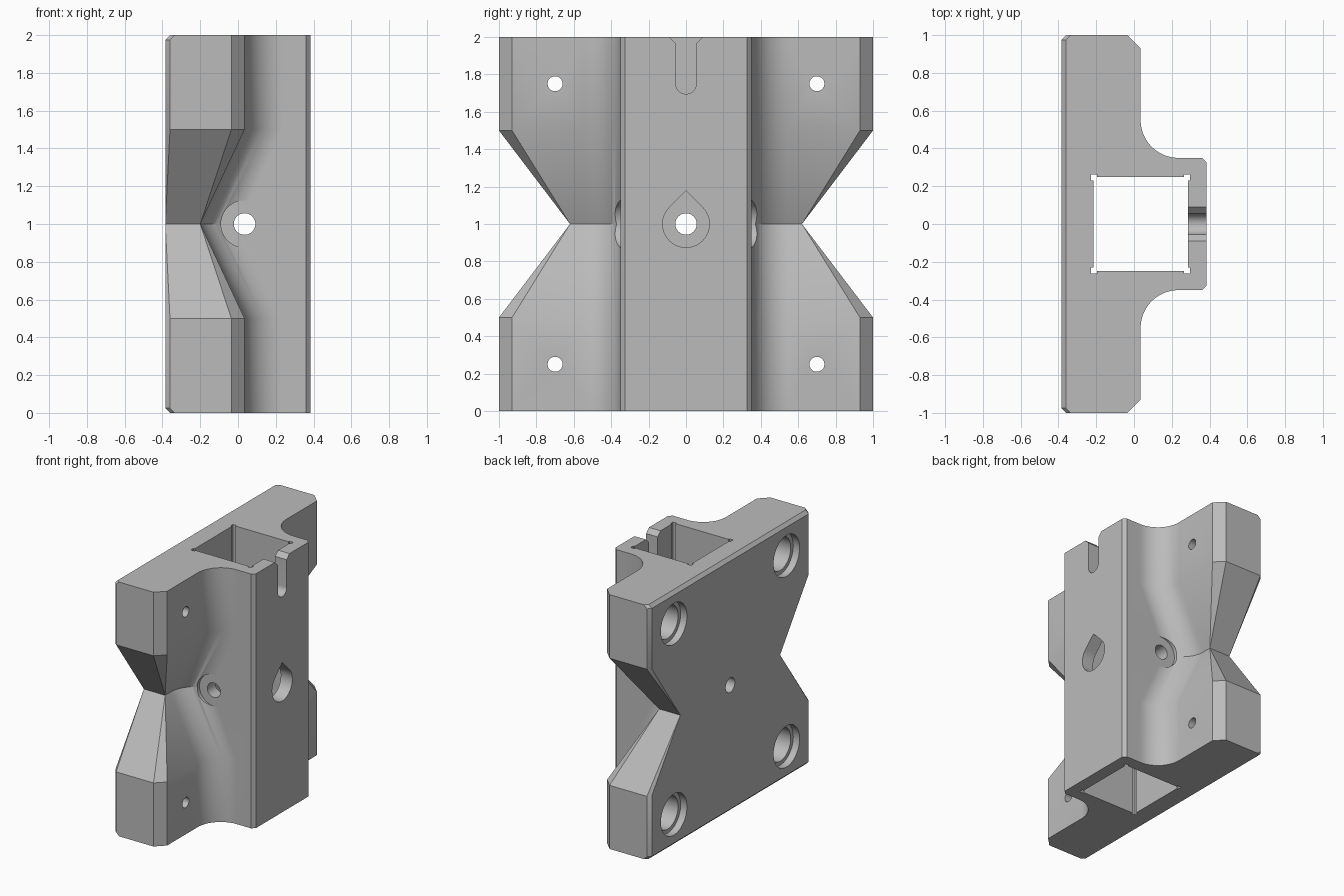
import bpy, bmesh
from math import sin, cos, pi, radians

cube = bpy.data.objects.get("Cube")
if cube:
    bpy.data.objects.remove(cube)

gray = bpy.data.materials.new("plain gray")
gray.use_nodes = True
COLOR = (0.5, 0.5, 0.5, 1)
gray.diffuse_color = COLOR
gray.node_tree.nodes["Principled BSDF"].inputs["Base Color"].default_value = COLOR


def arc(u, v, r, start, end, n):
    """Points on an arc, angles in degrees."""
    return [(u + r * cos(radians(start + (end - start) * i / n)),
             v + r * sin(radians(start + (end - start) * i / n))) for i in range(n + 1)]


def circle(u, v, r, n=48):
    return arc(u, v, r, 0, 360, n)[:-1]


def loft(name, rings):
    """Solid skinned through rings that have equal point counts."""
    bm = bmesh.new()
    loops = [[bm.verts.new(p) for p in ring] for ring in rings]
    count = len(loops[0])
    for low, high in zip(loops, loops[1:]):
        for i in range(count):
            j = (i + 1) % count
            bm.faces.new((low[i], low[j], high[j], high[i]))
    bm.faces.new(loops[0][::-1])
    bm.faces.new(loops[-1])
    bmesh.ops.remove_doubles(bm, verts=bm.verts, dist=1e-5)
    bmesh.ops.recalc_face_normals(bm, faces=bm.faces)
    mesh = bpy.data.meshes.new(name)
    bm.to_mesh(mesh)
    bm.free()
    obj = bpy.data.objects.new(name, mesh)
    bpy.context.collection.objects.link(obj)
    mesh.materials.append(gray)
    return obj


def section(z, front, edge, nose, bevel, back=-0.385):
    """Bracket outline: flange, fillet and square tube, mirrored in y."""
    half = [(back, edge - bevel), (back + bevel, edge), (front - nose, edge), (front, edge - nose)]
    half += arc(front + 0.2, 0.55, 0.2, 180, 270, 16)
    half += [(0.36, 0.35), (0.385, 0.325)]
    outline = half + [(x, -y) for x, y in reversed(half)]
    return [(x, y, z) for x, y in outline]


# Body, narrowing to a waist at mid height
C = 0.025
full = dict(front=0.035, edge=1, nose=0.07, bevel=C)
bracket = loft("mounting_bracket", [
    section(0, back=-0.385 + C, **full),
    section(C, **full),
    section(0.5, **full),
    section(1, front=-0.2, edge=0.62, nose=0, bevel=0),
    section(1.5, **full),
    section(2 - C, **full),
    section(2, back=-0.385 + C, **full),
])
bpy.context.view_layer.objects.active = bracket
bracket.select_set(True)


def cut(points, axis, start, end):
    """Cut a straight prism of the given outline along an axis."""
    place = {"x": lambda u, v, t: (t, u, v),
             "y": lambda u, v, t: (u, t, v),
             "z": lambda u, v, t: (u, v, t)}[axis]
    cutter = loft("cutter", [[place(u, v, t) for u, v in points] for t in (start, end)])
    cutter.hide_render = True
    mod = bracket.modifiers.new("cut", "BOOLEAN")
    mod.operation = "DIFFERENCE"
    mod.solver = "EXACT"
    mod.object = cutter
    bpy.ops.object.modifier_apply(modifier=mod.name)
    bpy.data.objects.remove(cutter)


# Square tube bore with relieved corners
X0, X1, Y, R, S = -0.215, 0.285, 0.25, 0.012, 0.02
corner = [(X1 - S, Y), (X1 - S, Y + R), (X1 + R, Y + R), (X1 + R, Y - S), (X1, Y - S)]
mid = (X0 + X1) / 2
right = corner + [(u, -v) for u, v in reversed(corner)]
cut(right + [(2 * mid - u, v) for u, v in reversed(right)], "z", -0.1, 2.1)

# Cable slot with flared mouth in the tube's front wall
cut([(-0.13, 2.04), (-0.055, 1.965)] + arc(0, 1.75, 0.055, 180, 360, 24)
    + [(0.055, 1.965), (0.13, 2.04)], "x", 0.2, 0.5)

# Teardrop access hole in the front wall, small hole in the back wall
cut(arc(0, 1, 0.125, 135, 405, 40) + [(0, 1.177)], "x", 0.2, 0.5)
cut(circle(0, 1, 0.057), "x", -0.5, 0)

# Cross bolt hole with spot faces in the side fillets
cut(circle(0.035, 1, 0.057), "y", -0.8, 0.8)
for side in (-1, 1):
    cut(circle(0.035, 1, 0.125), "y", side * 0.3501, side * 0.7)

# Corner screw holes, counterbored in two steps from the back
for y in (-0.7, 0.7):
    for z in (0.25, 1.75):
        cut(circle(y, z, 0.04), "x", -0.5, 0.2)
        cut(circle(y, z, 0.13), "x", -0.5, -0.2)
        cut(circle(y, z, 0.162), "x", -0.5, -0.33)

bpy.ops.object.shade_smooth_by_angle(angle=radians(28))
